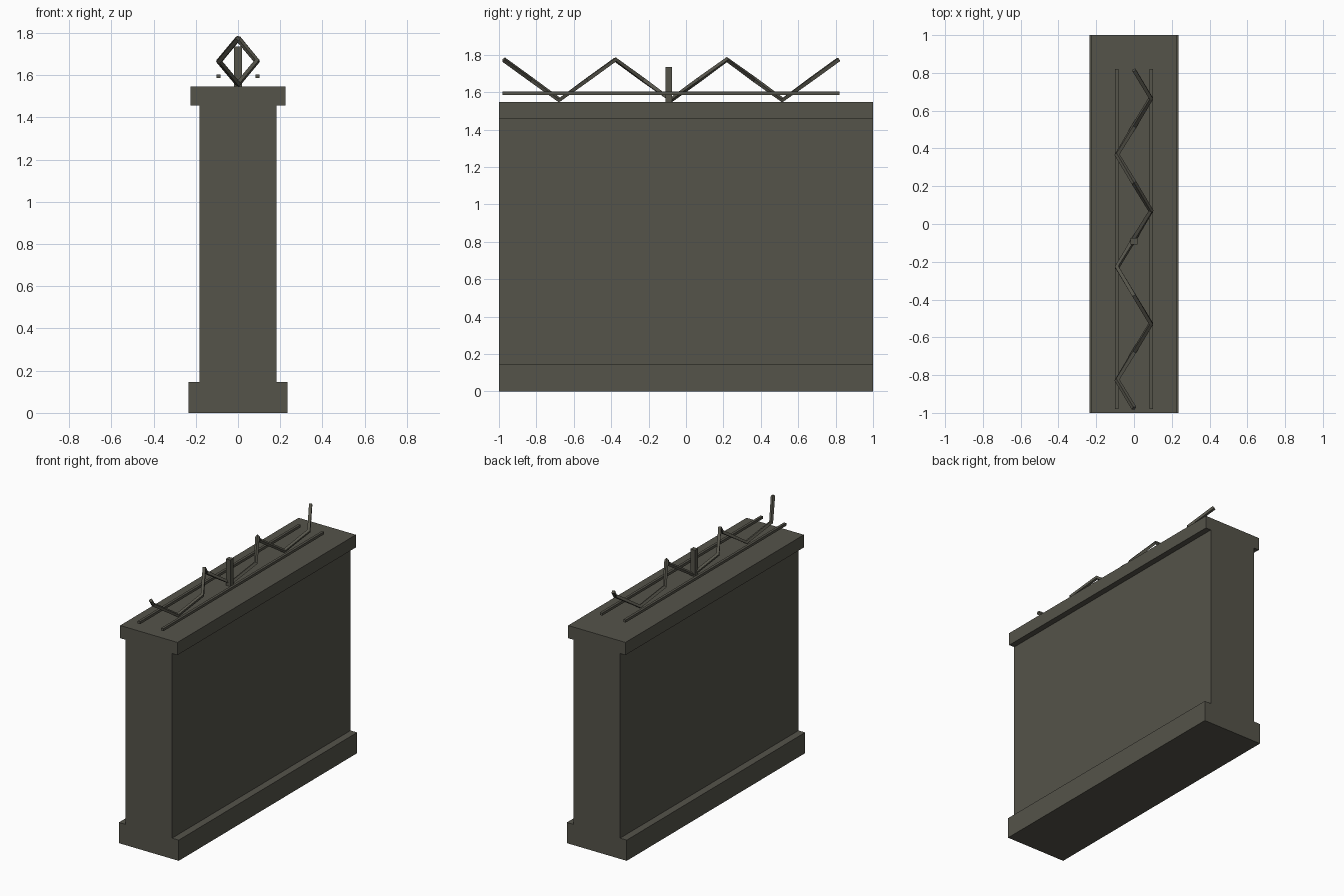
import bpy
import math

cube = bpy.data.objects.get("Cube")
if cube:
    bpy.data.objects.remove(cube, do_unlink=True)

stone = bpy.data.materials.new("dark olive grey")
stone.use_nodes = True
colour = (0.09, 0.087, 0.068, 1)
stone.diffuse_color = colour
stone.node_tree.nodes["Principled BSDF"].inputs["Base Color"].default_value = colour


def box(name, x, y, z):
    """Box from (min, max) ranges on each axis."""
    bpy.ops.mesh.primitive_cube_add(size=1)
    ob = bpy.context.object
    ob.name = name
    ob.location = [(lo + hi) / 2 for lo, hi in (x, y, z)]
    ob.scale = [hi - lo for lo, hi in (x, y, z)]
    ob.data.materials.append(stone)
    return ob


# Wall: plinth, body and coping
full = (-1, 1)
box("wall_base", (-0.235, 0.235), full, (0, 0.147))
box("wall_body", (-0.183, 0.183), full, (0.147, 1.457))
box("wall_cap", (-0.225, 0.225), full, (1.457, 1.547))

# Straight wires and the post that carries the coil
start, end = -0.98, 0.82
for side, x in (("left", 0.092), ("right", -0.092)):
    box(side + "_straight_wire", (x - 0.009, x + 0.009), (start, end), (1.586, 1.604))
box("wire_post", (-0.018, 0.018), (-0.109, -0.074), (1.547, 1.735))

# Coil: three square turns, starting at the top
turns = 3
steps = turns * 4
curve = bpy.data.curves.new("coiled_wire", "CURVE")
curve.dimensions = "3D"
curve.bevel_depth = 0.014
curve.bevel_resolution = 0
curve.use_fill_caps = True
path = curve.splines.new("POLY")
path.points.add(steps)
for i, point in enumerate(path.points):
    a = i * math.pi / 2
    y = start + 0.005 + (end - start - 0.01) * i / steps
    point.co = (-0.09 * math.sin(a), y, 1.666 + 0.108 * math.cos(a), 1)
coil = bpy.data.objects.new("coiled_wire", curve)
bpy.context.collection.objects.link(coil)
curve.materials.append(stone)
bpy.ops.object.select_all(action="DESELECT")
coil.select_set(True)
bpy.context.view_layer.objects.active = coil
bpy.ops.object.convert(target="MESH")
bpy.ops.object.shade_flat()
